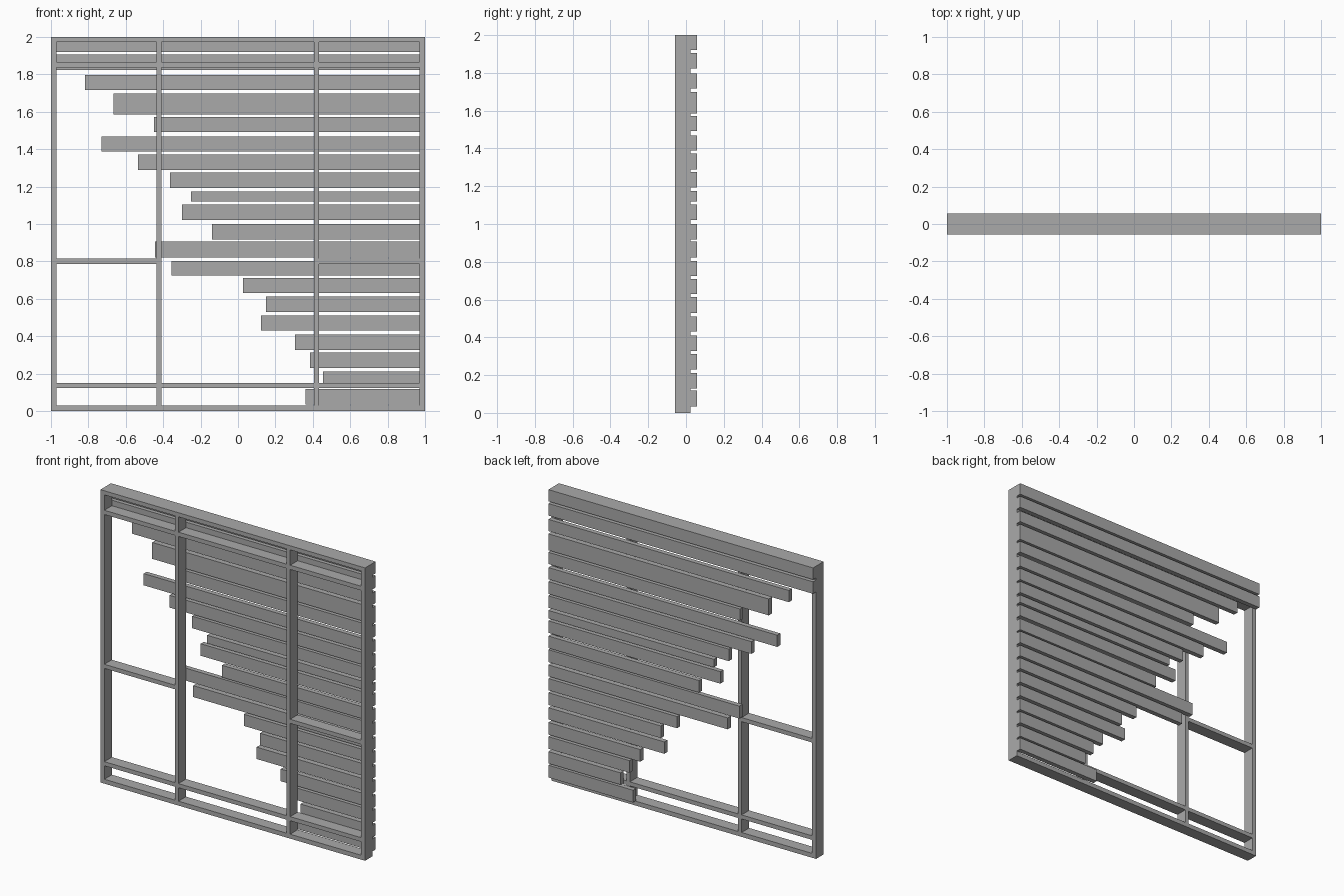
import bpy

cube = bpy.data.objects.get("Cube")
if cube:
    bpy.data.objects.remove(cube, do_unlink=True)

# Single grey material
GREY = (0.4, 0.4, 0.4, 1.0)
grey = bpy.data.materials.new("plain grey")
grey.use_nodes = True
grey.diffuse_color = GREY
grey.node_tree.nodes["Principled BSDF"].inputs["Base Color"].default_value = GREY

FRONT, JOIN, BACK = -0.057, 0.024, 0.057


def box(name, x, y, z):
    """Box spanning the given (low, high) ranges."""
    spans = (x, y, z)
    bpy.ops.mesh.primitive_cube_add(size=1, location=[(a + b) / 2 for a, b in spans])
    ob = bpy.context.object
    ob.name = name
    ob.scale = [b - a for a, b in spans]
    bpy.ops.object.transform_apply(location=False, rotation=False, scale=True)
    ob.data.materials.append(grey)
    return ob


depth = (FRONT, JOIN)

# Outer frame
box("top_beam", (-1, 1), depth, (1.972, 2))
box("bottom_beam", (-1, 1), depth, (0, 0.03))
posts = {"right_post": (-1, -0.97), "inner_right_post": (-0.437, -0.41),
         "inner_left_post": (0.407, 0.434), "left_post": (0.97, 1)}
for name, x in posts.items():
    box(name, x, depth, (0.03, 1.972))

# Cross rails, fitted between the posts
edges = list(posts.values())
bays = [(a[1], b[0]) for a, b in zip(edges, edges[1:])]
for i, bay in enumerate(bays):
    box(f"upper_rail_{i}", bay, depth, (1.838, 1.867))
    box(f"lower_rail_{i}", bay, depth, (0.122, 0.15))
    if i != 1:
        box(f"middle_rail_{i}", bay, depth, (0.787, 0.815))

# Back planks of uneven length: (free end x, bottom z, top z)
planks = [
    (-1, 1.92, 2), (-1, 1.823, 1.905), (-0.817, 1.717, 1.797),
    (-0.665, 1.586, 1.698), (-0.448, 1.492, 1.572), (-0.729, 1.388, 1.468),
    (-0.534, 1.288, 1.372), (-0.363, 1.193, 1.275), (-0.25, 1.12, 1.175),
    (-0.299, 1.022, 1.104), (-0.138, 0.918, 1), (-0.443, 0.822, 0.907),
    (-0.355, 0.725, 0.803), (0.028, 0.63, 0.71), (0.15, 0.53, 0.613),
    (0.124, 0.43, 0.511), (0.306, 0.327, 0.41), (0.386, 0.23, 0.313),
    (0.455, 0.13, 0.211), (0.36, 0.034, 0.118),
]
for i, (end, low, high) in enumerate(planks, 1):
    box(f"plank_{i}", (end, 1), (JOIN, BACK), (low, high))
